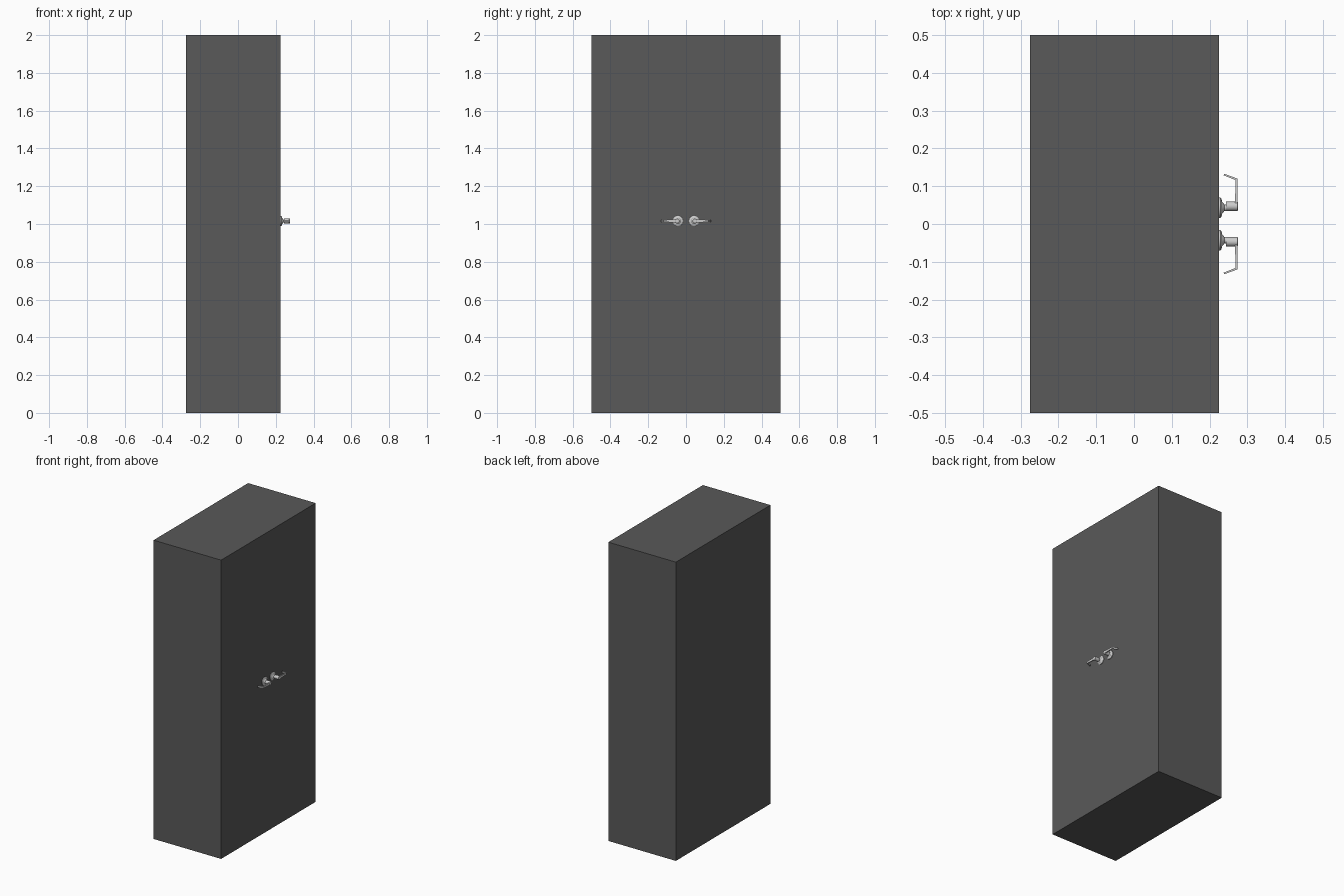
import bpy, bmesh, math
from mathutils import Vector

if "Cube" in bpy.data.objects:
    bpy.data.objects.remove(bpy.data.objects["Cube"])

def link(name, bm):
    bmesh.ops.recalc_face_normals(bm, faces=bm.faces)
    me = bpy.data.meshes.new(name)
    bm.to_mesh(me)
    bm.free()
    ob = bpy.data.objects.new(name, me)
    bpy.context.collection.objects.link(ob)
    return ob

def smooth(ob):
    bpy.ops.object.select_all(action='DESELECT')
    ob.select_set(True)
    bpy.context.view_layer.objects.active = ob
    bpy.ops.object.shade_smooth_by_angle(angle=math.radians(35))

def turned(name, profile, y, z, segs=32):
    """Closed surface of revolution about the x direction; profile is (x, radius)."""
    bm = bmesh.new()
    rings = [[bm.verts.new((x, y + r * math.cos(2 * math.pi * i / segs),
                            z + r * math.sin(2 * math.pi * i / segs)))
              for i in range(segs)] for x, r in profile]
    for a, b in zip(rings, rings[1:]):
        for i in range(segs):
            j = (i + 1) % segs
            bm.faces.new((a[i], a[j], b[j], b[i]))
    bm.faces.new(rings[0])
    bm.faces.new(rings[-1])
    ob = link(name, bm)
    smooth(ob)
    return ob

def lever(name, sections, side, z):
    """Flat bar; each section is (outer x, outer y, inner x, inner y, half height)."""
    bm = bmesh.new()
    rings = [[bm.verts.new(p) for p in (
        (xo, side * yo, z - h), (xo, side * yo, z + h),
        (xi, side * yi, z + h), (xi, side * yi, z - h))]
        for xo, yo, xi, yi, h in sections]
    for a, b in zip(rings, rings[1:]):
        for i in range(4):
            j = (i + 1) % 4
            bm.faces.new((a[i], a[j], b[j], b[i]))
    bm.faces.new(rings[0])
    bm.faces.new(rings[-1])
    ob = link(name, bm)
    smooth(ob)
    return ob

# cabinet body
bm = bmesh.new()
bmesh.ops.create_cube(bm, size=1)
bmesh.ops.scale(bm, vec=Vector((0.5, 1, 2)), verts=bm.verts)
bmesh.ops.translate(bm, vec=Vector((-0.025, 0, 1)), verts=bm.verts)
body = link("cabinet_body", bm)
dark = bpy.data.materials.new("dark_grey")
dark.diffuse_color = (0.1, 0.1, 0.1, 1)
dark.use_nodes = True
dark.node_tree.nodes["Principled BSDF"].inputs["Base Color"].default_value = dark.diffuse_color
body.data.materials.append(dark)

# pair of mirrored lever handles
Z = 1.016
for side, label in ((1, "right"), (-1, "left")):
    # stepped round plate with a short neck
    turned(f"{label}_handle_rose", [(0.224, 0.027), (0.229, 0.027), (0.232, 0.023),
                                    (0.233, 0.016), (0.237, 0.012), (0.239, 0.009),
                                    (0.246, 0.009)], side * 0.043, Z)
    # hub the lever grows from
    turned(f"{label}_handle_hub", [(0.243, 0.0125), (0.274, 0.0125), (0.275, 0.0115)],
           side * 0.047, Z)
    # lever bar with return bent toward the door
    lever(f"{label}_handle_lever", [(0.2745, 0.045, 0.268, 0.045, 0.009),
                                    (0.2745, 0.080, 0.268, 0.080, 0.007),
                                    (0.2745, 0.120, 0.269, 0.116, 0.006),
                                    (0.2390, 0.133, 0.237, 0.129, 0.005)], side, Z)
